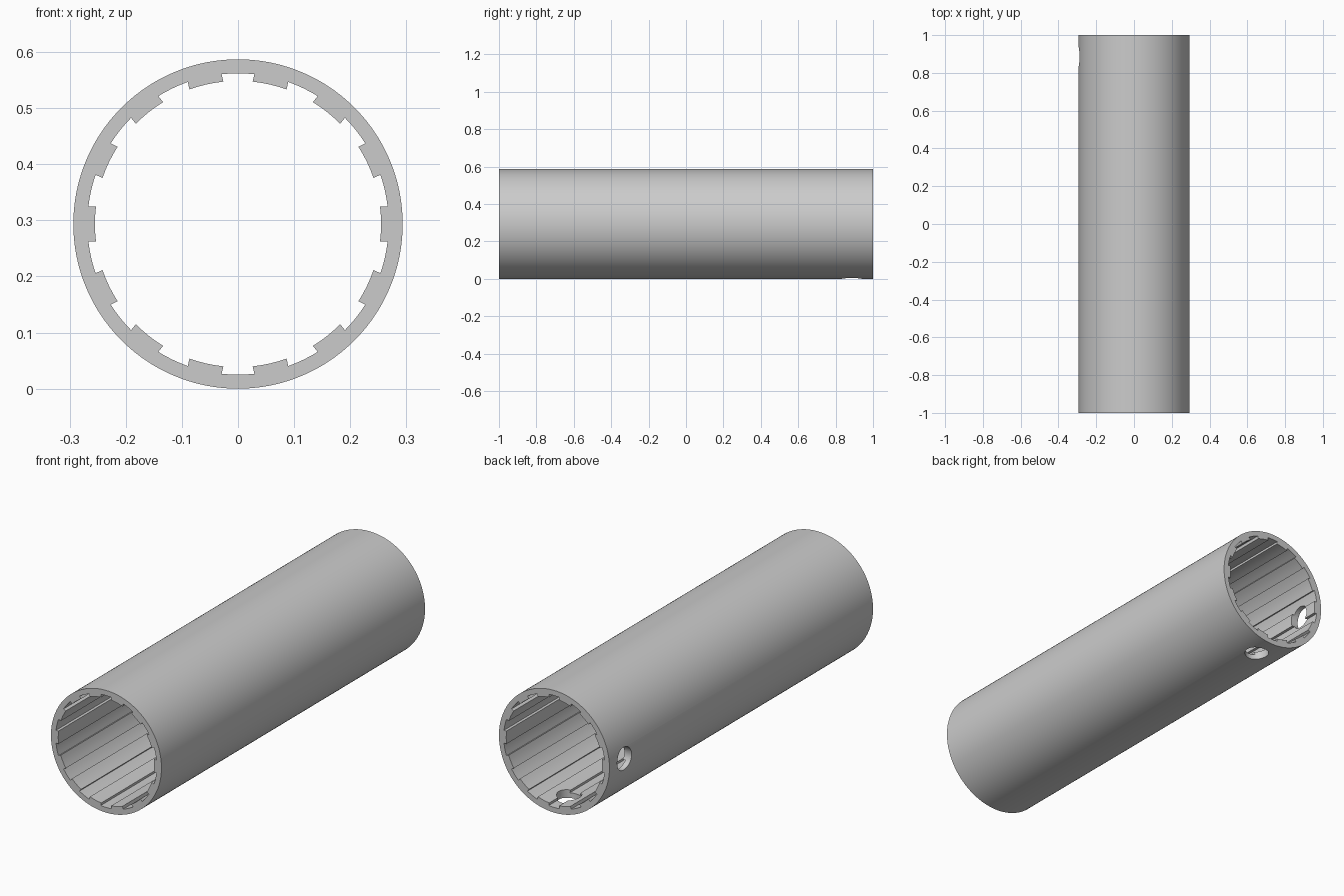
import bpy, bmesh
from math import sin, cos, pi, asin
from mathutils import Matrix, Vector

cube = bpy.data.objects.get("Cube")
if cube:
    bpy.data.objects.remove(cube, do_unlink=True)

OUTER, GROOVE, RIDGE = 0.2935, 0.2685, 0.255
HALF_WIDTH = 0.031          # half the width of a ridge
RIDGES, STEPS = 14, 4
HOLE_R, HOLE_Y = 0.055, 0.886
CENTRE = Vector((0, 0, OUTER))

grey = bpy.data.materials.new("plain grey")
grey.use_nodes = True
grey.diffuse_color = (0.6, 0.6, 0.6, 1)
grey.node_tree.nodes["Principled BSDF"].inputs["Base Color"].default_value = (0.6, 0.6, 0.6, 1)


def polar(radius, angle):
    return radius * cos(angle), radius * sin(angle)


# Bore profile: parallel-sided ridges separated by grooves
pitch = 2 * pi / RIDGES
ridge_half = asin(HALF_WIDTH / RIDGE)
groove_half = pitch / 2 - asin(HALF_WIDTH / GROOVE)
bore = []
for i in range(RIDGES):
    for radius, half, mid in ((RIDGE, ridge_half, i * pitch),
                              (GROOVE, groove_half, (i + 0.5) * pitch)):
        for s in range(STEPS + 1):
            bore.append(polar(radius, mid + half * (2 * s / STEPS - 1)))
count = len(bore)
skin = [polar(OUTER, (k - STEPS / 2) * 2 * pi / count) for k in range(count)]

# Tube: four rings of points joined by quads
bm = bmesh.new()
rings = [[bm.verts.new((x, y, z + OUTER)) for x, z in profile]
         for profile, y in ((skin, -1), (skin, 1), (bore, 1), (bore, -1))]
for r in range(4):
    a, b = rings[r], rings[(r + 1) % 4]
    for k in range(count):
        n = (k + 1) % count
        bm.faces.new((a[k], a[n], b[n], b[k]))
bmesh.ops.recalc_face_normals(bm, faces=bm.faces)
mesh = bpy.data.meshes.new("splined_tube")
bm.to_mesh(mesh)
bm.free()
tube = bpy.data.objects.new("splined_tube", mesh)
bpy.context.collection.objects.link(tube)
mesh.materials.append(grey)
bpy.context.view_layer.objects.active = tube
tube.select_set(True)


# Round holes through the right wall and the bottom wall, near the back
def drill(name, direction):
    turn = direction.to_track_quat('Z', 'Y').to_matrix().to_4x4()
    place = Matrix.Translation(CENTRE + Vector((0, HOLE_Y, 0)) + direction * OUTER)
    bm = bmesh.new()
    bmesh.ops.create_cone(bm, cap_ends=True, segments=48, radius1=HOLE_R,
                          radius2=HOLE_R, depth=0.2, matrix=place @ turn)
    data = bpy.data.meshes.new(name)
    bm.to_mesh(data)
    bm.free()
    data.materials.append(grey)
    cutter = bpy.data.objects.new(name, data)
    cutter.hide_render = True
    bpy.context.collection.objects.link(cutter)
    cut = tube.modifiers.new(name, 'BOOLEAN')
    cut.operation, cut.solver, cut.object = 'DIFFERENCE', 'EXACT', cutter
    bpy.ops.object.modifier_apply(modifier=cut.name)
    bpy.data.objects.remove(cutter, do_unlink=True)


drill("side_hole", Vector((-1, 0, 0)))
drill("bottom_hole", Vector((0, 0, -1)))

bpy.ops.object.select_all(action='DESELECT')
tube.select_set(True)
bpy.ops.object.shade_smooth_by_angle(angle=pi / 6)
